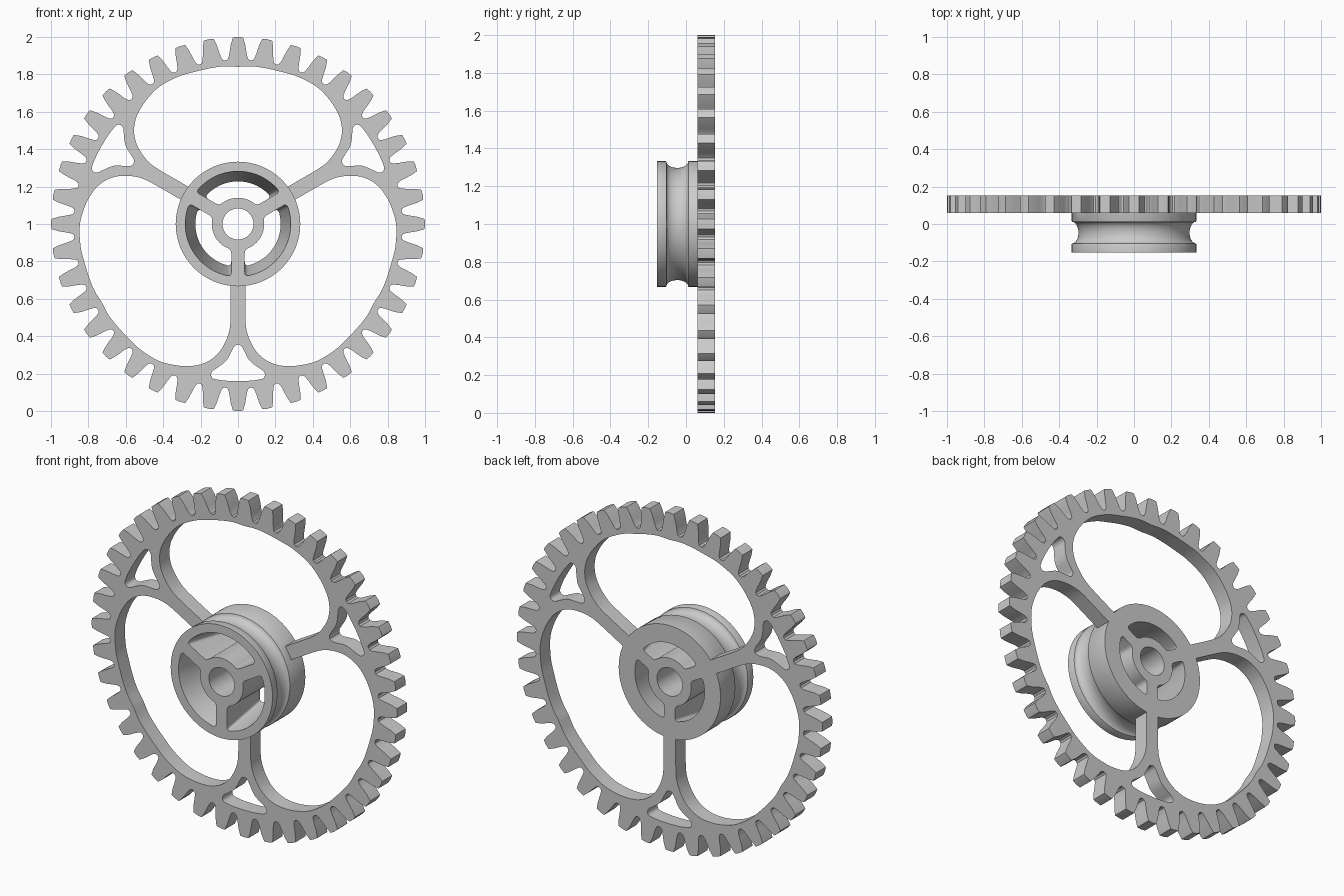
import bpy, bmesh
from math import sin, cos, pi, radians, sqrt, asin, atan2, hypot
from mathutils import Vector

if "Cube" in bpy.data.objects:
    bpy.data.objects.remove(bpy.data.objects["Cube"])

FRONT, BACK, PLATE = -0.153, 0.153, 0.06
SPOKES = [radians(a) for a in (30, 150, 270)]


def polar(r, a):
    return Vector((r * cos(a), r * sin(a)))


def rotated(pts, a):
    return [Vector((p.x * cos(a) - p.y * sin(a), p.x * sin(a) + p.y * cos(a))) for p in pts]


def reflected(pts, axis):
    """Mirror points about a line through the centre at the given angle."""
    return [polar(p.length, 2 * axis - atan2(p.y, p.x)) for p in reversed(pts)]


def smooth(pts, n=5):
    """Catmull-Rom through an open list of points."""
    pts = [Vector(p) for p in pts]
    ext = [pts[0] * 2 - pts[1]] + pts + [pts[-1] * 2 - pts[-2]]
    out = []
    for p0, p1, p2, p3 in zip(ext, ext[1:], ext[2:], ext[3:]):
        for i in range(n):
            t = i / n
            out.append(0.5 * (2 * p1 + (p2 - p0) * t + (2 * p0 - 5 * p1 + 4 * p2 - p3) * t ** 2
                              + (3 * p1 - p0 - 3 * p2 + p3) * t ** 3))
    return out + [pts[-1]]


def loft(bm, sections):
    """Skin a closed solid through (y, loop) sections around the axle."""
    rings = [[bm.verts.new((p.x, y, p.y + 1)) for p in loop] for y, loop in sections]
    n = len(rings[0])
    for a, b in zip(rings, rings[1:]):
        for i in range(n):
            bm.faces.new((a[i], a[(i + 1) % n], b[(i + 1) % n], b[i]))
    bm.faces.new(rings[0])
    bm.faces.new(rings[-1])


def make(name, solids):
    bm = bmesh.new()
    for s in solids:
        loft(bm, s)
    bmesh.ops.recalc_face_normals(bm, faces=bm.faces)
    me = bpy.data.meshes.new(name)
    bm.to_mesh(me)
    bm.free()
    ob = bpy.data.objects.new(name, me)
    bpy.context.collection.objects.link(ob)
    return ob


def combine(ob, other, op):
    bpy.context.view_layer.objects.active = ob
    mod = ob.modifiers.new(op, 'BOOLEAN')
    mod.object, mod.operation, mod.solver = other, op, 'EXACT'
    bpy.ops.object.modifier_apply(modifier=mod.name)
    bpy.data.objects.remove(other)


def circle(r, n=96):
    return [polar(r, 2 * pi * i / n) for i in range(n)]


# Gear rim outline: 40 teeth
half_tooth = [(-4.5, .877), (-3.7, .881), (-3.2, .895), (-2.8, .92), (-2.3, .96), (-1.55, .998)]
tooth = half_tooth + [(0, 1.0)] + [(-a, r) for a, r in half_tooth[:0:-1]]
outline = [polar(r, radians(9 * k + a)) for k in range(40) for a, r in tooth]

# Large window between spokes (spoke lies along +x here)
half = [(.29, .04), (.40, .04), (.48, .04), (.55, .043), (.60, .055), (.645, .075), (.69, .105),
        (.725, .145), (.747, .19), (.758, .24), (.757, .32), (.732, .4225), (.67, .523)]
half = smooth(half + [tuple(polar(.846, radians(a))) for a in (44, 50, 55)] + [tuple(polar(.84, pi / 3))])
window = half + reflected(half, pi / 3)[1:]
a0 = asin(.04 / .29)
window += [polar(.29, 2 * pi / 3 - a0 - (2 * pi / 3 - 2 * a0) * i / 16) for i in range(2, 15)]

# Small triangular hole where each spoke forks
half = smooth([(.645, 0), (.653, .018), (.68, .034), (.73, .062), (.765, .105), (.785, .134),
               (.805, .144), (.824, .136), (.832, .11), (.838, .06), (.84, 0)], 4)
fork = half + reflected(half, 0)[1:-1]


def slot(r_out, r_in=.14, v=.036, d=.022):
    """Kidney slot with rounded corners between two inner spokes."""
    def corner(r, side):
        u = sqrt(r * r - v * v)
        c, on_line = Vector((u, v)), Vector((u + side * d, v))
        on_arc = polar(r, asin(v / r) + d / r)
        return [on_arc.lerp(c, t / 5).lerp(c.lerp(on_line, t / 5), t / 5) for t in range(6)]

    def arc(r):
        a = asin(v / r) + d / r
        return [polar(r, pi / 3 + (a - pi / 3) * i / 10) for i in range(10)]
    h = arc(r_in) + corner(r_in, 1) + corner(r_out, -1)[::-1] + arc(r_out)[::-1]
    return h + reflected(h, pi / 3)[1:-1]


# Spoked gear plate
wheel = make("spoked_gear_wheel", [[(PLATE, outline), (BACK, outline)]])
holes = [rotated(p, a) for a in SPOKES for p in (window, fork)]
combine(wheel, make("window_cutter", [[(0, h), (.25, h)] for h in holes]), 'DIFFERENCE')

# Grooved pulley hub
profile = [(FRONT, .333), (-.108, .333)]
profile += [(-.046 - .058 * cos(pi * i / 12), .331 - .034 * sin(pi * i / 12)) for i in range(13)]
profile += [(.016, .333), (BACK, .333)]
hub = make("pulley_hub", [[(y, circle(r)) for y, r in profile]])
combine(wheel, hub, 'UNION')

# Axle bore and tapered hub slots
solids = [[(-.17, circle(.083, 48)), (.17, circle(.083, 48))]]
solids += [[(-.17, rotated(slot(.285), a)), (.17, rotated(slot(.225), a))] for a in SPOKES]
combine(wheel, make("hub_cutter", solids), 'DIFFERENCE')

wheel.select_set(True)
bpy.context.view_layer.objects.active = wheel
bpy.ops.object.shade_smooth_by_angle(angle=radians(30))
